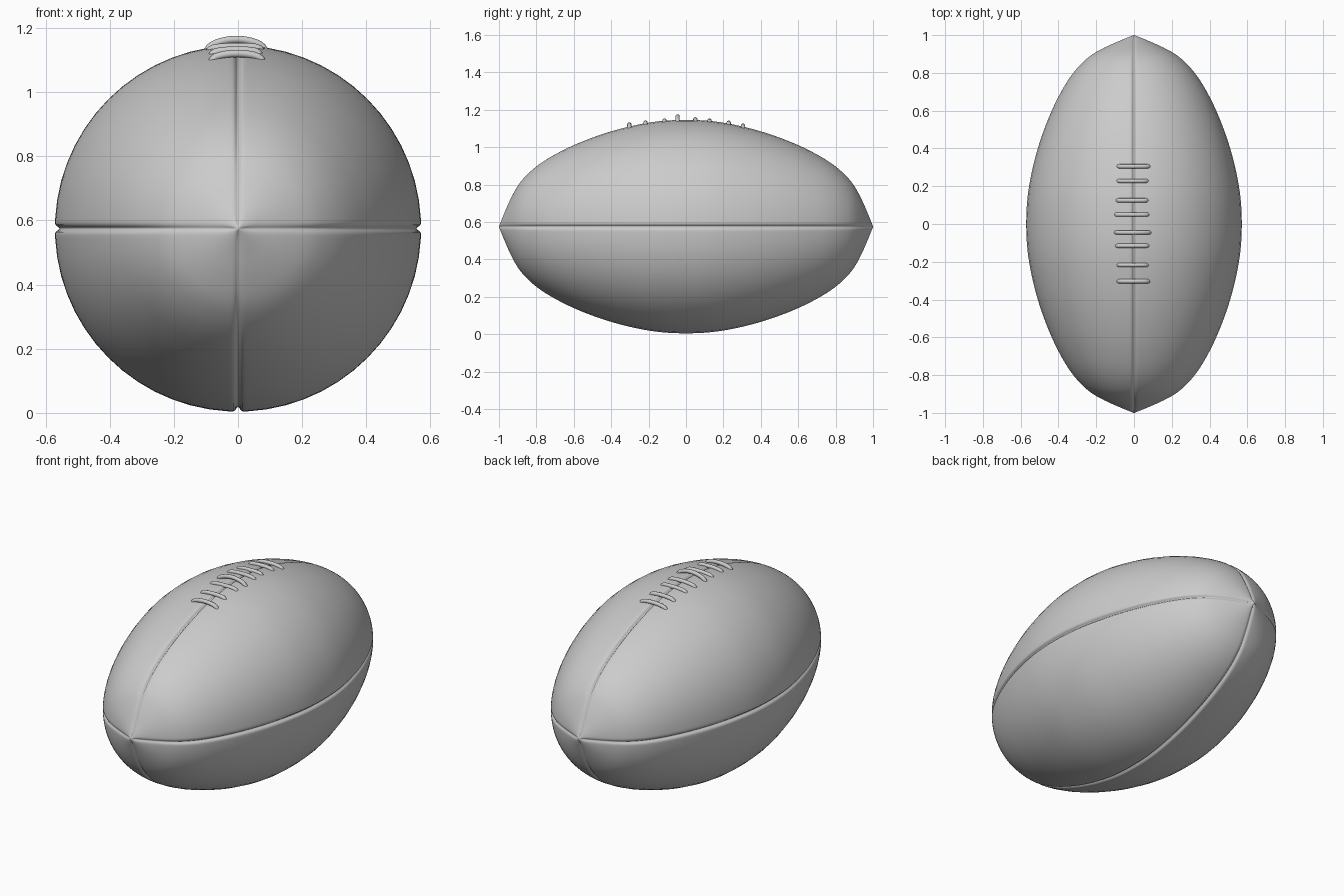
import bpy, bmesh, math

if "Cube" in bpy.data.objects:
    bpy.data.objects.remove(bpy.data.objects["Cube"])

CZ = 0.575
# half profile: distance from the middle, radius
PROFILE = [(0, .571), (.15, .563), (.3, .536), (.45, .494), (.6, .436), (.72, .375),
           (.8, .322), (.86, .268), (.9, .218), (.94, .145), (.975, .066), (1, .006)]


def radius(y):
    """Smooth Hermite interpolation of the profile."""
    y = abs(y)
    P = PROFILE
    i = 0
    while i < len(P) - 2 and y > P[i + 1][0]:
        i += 1

    def slope(k):
        if k == 0:
            return 0
        a, b = P[k - 1], P[min(k + 1, len(P) - 1)]
        return (b[1] - a[1]) / (b[0] - a[0])
    (x0, r0), (x1, r1) = P[i], P[i + 1]
    h = x1 - x0
    t = (y - x0) / h
    return ((2*t**3 - 3*t**2 + 1) * r0 + (t**3 - 2*t**2 + t) * h * slope(i)
            + (3*t**2 - 2*t**3) * r1 + (t**3 - t**2) * h * slope(i + 1))


def ring_angles(r):
    """Half-quadrant angles, dense beside the seam, with seam distance."""
    near = [min(d / r, math.pi / 4 * f) for d, f in
            ((0, 0), (.004, .1), (.008, .2), (.013, .3), (.02, .4), (.03, .5))]
    a0 = near[-1]
    return near + [a0 + (math.pi / 4 - a0) * k / 7 for k in range(1, 8)]


# ball body: four panels with grooved seams
bm = bmesh.new()
rings = []
N = 110
for j in range(N + 1):
    y = -math.cos(math.pi * j / N)
    r = max(radius(y), .004)
    half = ring_angles(r)
    quad = half + [math.pi / 2 - a for a in half[-2:0:-1]]
    ring = []
    for q in range(4):
        for a in quad:
            d = min(a, math.pi / 2 - a) * r
            depth = min(.015, r * .4) * math.exp(-(d / .008) ** 2)
            rr = r - depth
            th = a + q * math.pi / 2
            ring.append(bm.verts.new((rr * math.cos(th), y, CZ + rr * math.sin(th))))
    rings.append(ring)
M = len(rings[0])
for A, B in zip(rings, rings[1:]):
    for k in range(M):
        bm.faces.new((A[k], B[k], B[(k + 1) % M], A[(k + 1) % M]))
for ring in (rings[0], rings[-1]):
    bm.faces.new(ring)
bmesh.ops.recalc_face_normals(bm, faces=bm.faces)
mesh = bpy.data.meshes.new("ball_body")
bm.to_mesh(mesh)
bm.free()
for p in mesh.polygons:
    p.use_smooth = True
body = bpy.data.objects.new("ball_body", mesh)
bpy.context.collection.objects.link(body)

# laces: y, left end, right end, height of the crown
LACES = [(.305, -.085, .08, 1.127), (.228, -.085, .07, 1.142), (.125, -.09, .07, 1.153),
         (.05, -.098, .075, 1.16), (-.045, -.098, .085, 1.176), (-.115, -.093, .075, 1.154),
         (-.217, -.085, .07, 1.143), (-.303, -.085, .078, 1.132)]
TUBE = .0115
for n, (y, xa, xb, top) in enumerate(LACES):
    cu = bpy.data.curves.new(f"lace_{n + 1}", 'CURVE')
    cu.dimensions = '3D'
    cu.bevel_depth = TUBE
    cu.bevel_resolution = 4
    cu.use_fill_caps = True
    sp = cu.splines.new('POLY')
    S = 20
    sp.points.add(S)
    r = radius(y)
    for k in range(S + 1):
        u = 2 * k / S - 1
        x = (xa + xb) / 2 + u * (xb - xa) / 2
        surf = CZ + math.sqrt(r * r - x * x)
        crown = top - TUBE - (CZ + r)
        z = surf + crown * (1 - u * u) + .002 * u * u - .014 * u ** 12
        sp.points[k].co = (x, y, z, 1)
    ob = bpy.data.objects.new(f"lace_{n + 1}", cu)
    bpy.context.collection.objects.link(ob)
